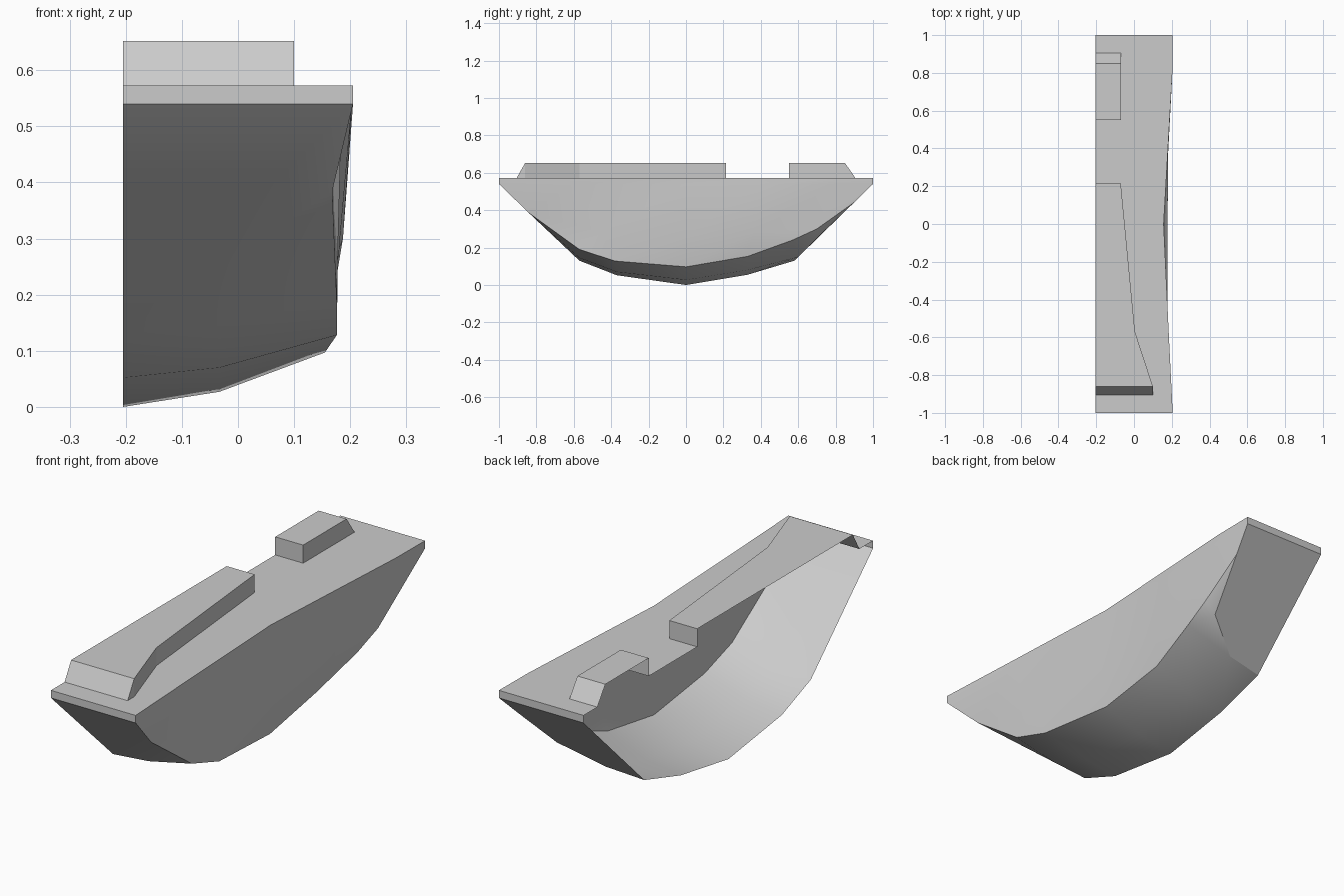
import bpy
import bmesh
from mathutils import Vector

if "Cube" in bpy.data.objects:
    bpy.data.objects.remove(bpy.data.objects["Cube"], do_unlink=True)

CUT = -0.205      # open centre plane of the half hull
RIM = 0.54        # lower edge of the deck rim
DECK = 0.573
ROOF = 0.652

grey = bpy.data.materials.new("hull_grey")
grey.use_nodes = True
colour = (0.6, 0.6, 0.6, 1)
grey.diffuse_color = colour
grey.node_tree.nodes["Principled BSDF"].inputs["Base Color"].default_value = colour


def build(name, faces, centre, smooth=False):
    """Make an open shell from point loops, with normals away from centre."""
    bm = bmesh.new()
    for loop in faces:
        bm.faces.new([bm.verts.new(p) for p in loop])
    bmesh.ops.remove_doubles(bm, verts=bm.verts, dist=0.0005)
    bm.normal_update()
    for f in bm.faces:
        if f.normal.dot(f.calc_center_median() - Vector(centre)) < 0:
            f.normal_flip()
    mesh = bpy.data.meshes.new(name)
    bm.to_mesh(mesh)
    bm.free()
    mesh.materials.append(grey)
    obj = bpy.data.objects.new(name, mesh)
    bpy.context.collection.objects.link(obj)
    if smooth:
        bpy.ops.object.select_all(action='DESELECT')
        obj.select_set(True)
        bpy.context.view_layer.objects.active = obj
        bpy.ops.object.shade_smooth_by_angle(angle=0.5)
    return obj


def station(keel, bilge, chine, side, gunwale):
    """One hull section from keel to deck edge."""
    gx, gy = gunwale
    return [(CUT, *keel), (-0.033, *bilge), chine, side,
            (gx, gy, RIM), (gx, gy, DECK)]


# Hull sections from bow to stern
hull = [
    station((-.57, .13), (-.57, .145), (.176, -.57, .19), (.168, -.84, .385), (.205, -1)),
    station((-.37, .052), (-.37, .07), (.176, -.38, .128), (.178, -.45, .28), (.185, -.6)),
    station((0, 0), (0, .027), (.155, 0, .097), (.178, 0, .26), (.157, 0)),
    station((.33, .055), (.33, .08), (.15, .33, .153), (.18, .36, .28), (.18, .4)),
    station((.58, .13), (.6, .15), (.177, .57, .24), (.187, .7, .3), (.203, .8)),
    station((.58, .13), (.6, .15), (.135, .7, .25), (.182, .9, .442), (.205, 1)),
]
faces = []
for a, b in zip(hull, hull[1:]):
    for i in range(len(a) - 1):
        loop = [a[i], a[i + 1], b[i + 1], b[i]]
        loop = list(dict.fromkeys(loop))
        if len(loop) > 2:
            faces.append(loop)

# Sloping end panels and their rims
for s, y in ((hull[0], -1), (hull[-1], 1)):
    low, high = (CUT, y, RIM), (CUT, y, DECK)
    faces.append([low, s[4], s[5], high])
    if y < 0:
        faces += [[low, s[4], s[3], s[1], s[0]], [s[3], s[2], s[1]]]
    else:
        faces.append([low, s[4], s[3], s[2], s[1], s[0]])
build("hull", faces, (CUT, 0, 0.4), True)

# Deckhouse outlines, from the bow end round to the stern end
fore_plan = [(CUT, -.905), (.1, -.905), (.1, -.86), (.005, -.57), (-.07, .215), (CUT, .215)]
aft_plan = [(CUT, .55), (-.07, .55), (-.07, .85), (-.07, .905), (CUT, .905)]

# Deck with openings under the deckhouses
outline = [(CUT, -1)] + [s[5][:2] for s in hull] + [(CUT, 1)]
outline += aft_plan[::-1] + fore_plan[::-1]
build("deck", [[(x, y, DECK) for x, y in outline]], (CUT, 0, 0))


def deckhouse(name, plan, sloped, roof_y):
    """Open-sided house with one sloping end at roof_y."""
    roof = [(x, roof_y if y == sloped else y, ROOF) for x, y in plan]
    base = [(x, y, DECK) for x, y in plan]
    walls = [list(dict.fromkeys([base[i], base[i + 1], roof[i + 1], roof[i]]))
             for i in range(len(plan) - 1)]
    mid = (plan[0][1] + plan[-1][1]) / 2
    build(name, walls + [list(dict.fromkeys(roof))], (CUT, mid, DECK))


deckhouse("fore_deckhouse", fore_plan, -.905, -.86)
deckhouse("aft_deckhouse", aft_plan, .905, .85)
